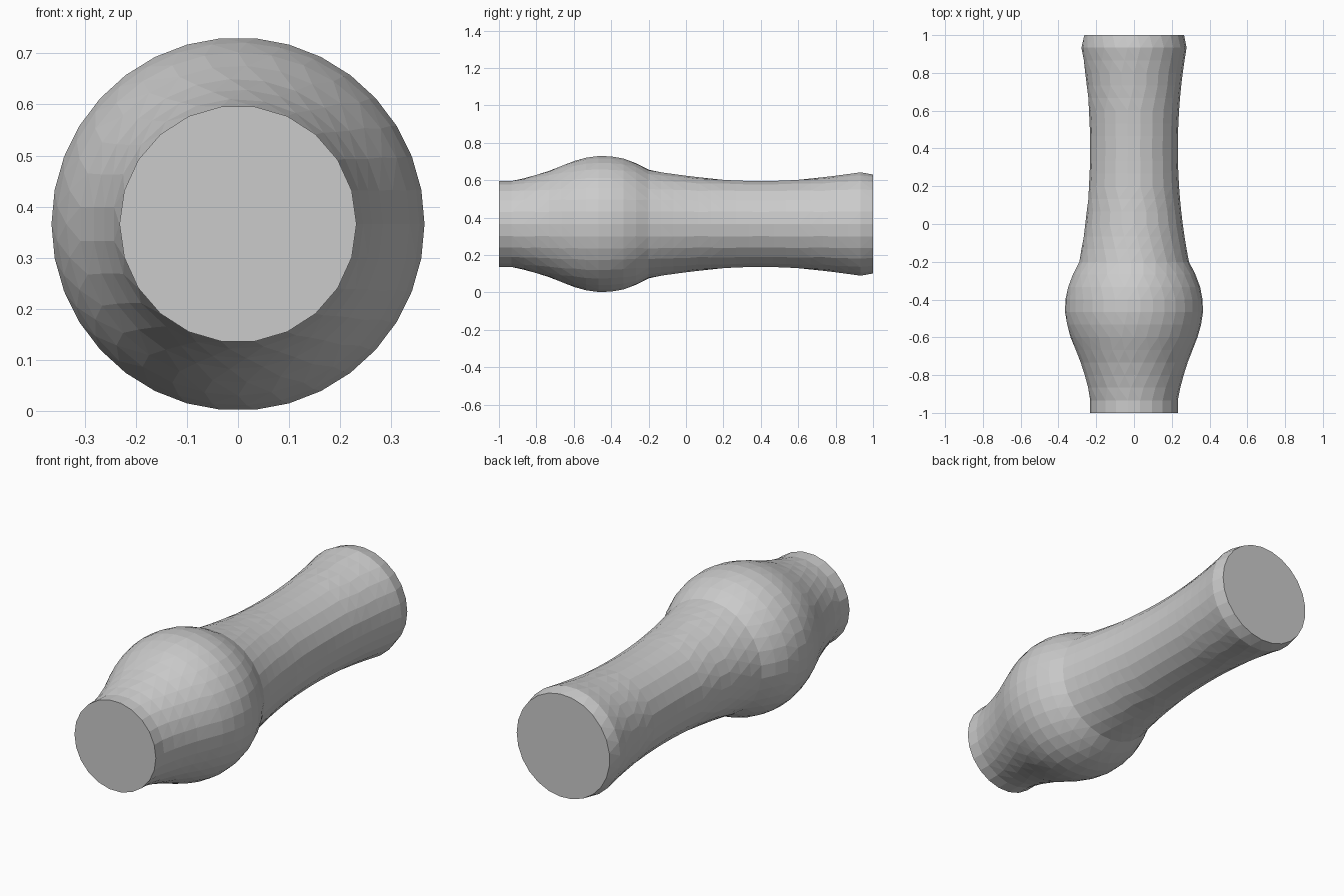
import bpy, bmesh, math

if "Cube" in bpy.data.objects:
    bpy.data.objects.remove(bpy.data.objects["Cube"])

AXIS_Z = 0.366
STEP = 2 / 30          # ring spacing and target edge length

# radius of the turned handle at evenly spaced rings, front to back
front = [0.232, 0.232, 0.245, 0.263, 0.284, 0.310, 0.336, 0.355,
         0.365, 0.363, 0.350, 0.325, 0.291]
# gentle concave neck, flaring to the rim, then a small chamfer
neck = [0.232 + 0.163 * (y - 0.4) ** 2 for y in (-1 + STEP * i for i in range(13, 30))]
radii = front + neck + [0.265]

bm = bmesh.new()


def ring(y, r):
    n = round(2 * math.pi * r / STEP)
    return [bm.verts.new((r * math.cos(2 * math.pi * k / n), y,
                          AXIS_Z + r * math.sin(2 * math.pi * k / n))) for k in range(n)]


def stitch(a, b):
    """Join two rings, which may differ in side count, with triangles."""
    i = j = 0
    na, nb = len(a), len(b)
    while i < na or j < nb:
        if j >= nb or (i < na and (i + 1) / na <= (j + 1) / nb):
            bm.faces.new((a[i % na], a[(i + 1) % na], b[j % nb]))
            i += 1
        else:
            bm.faces.new((a[i % na], b[(j + 1) % nb], b[j % nb]))
            j += 1


# body surface
rings = [ring(-1 + STEP * i, r) for i, r in enumerate(radii)]
for a, b in zip(rings, rings[1:]):
    stitch(a, b)

# flat end caps
bm.faces.new(rings[0])
bm.faces.new(rings[-1])
bmesh.ops.recalc_face_normals(bm, faces=bm.faces)

mesh = bpy.data.meshes.new("turned_handle")
bm.to_mesh(mesh)
bm.free()
bpy.context.collection.objects.link(bpy.data.objects.new("turned_handle", mesh))
